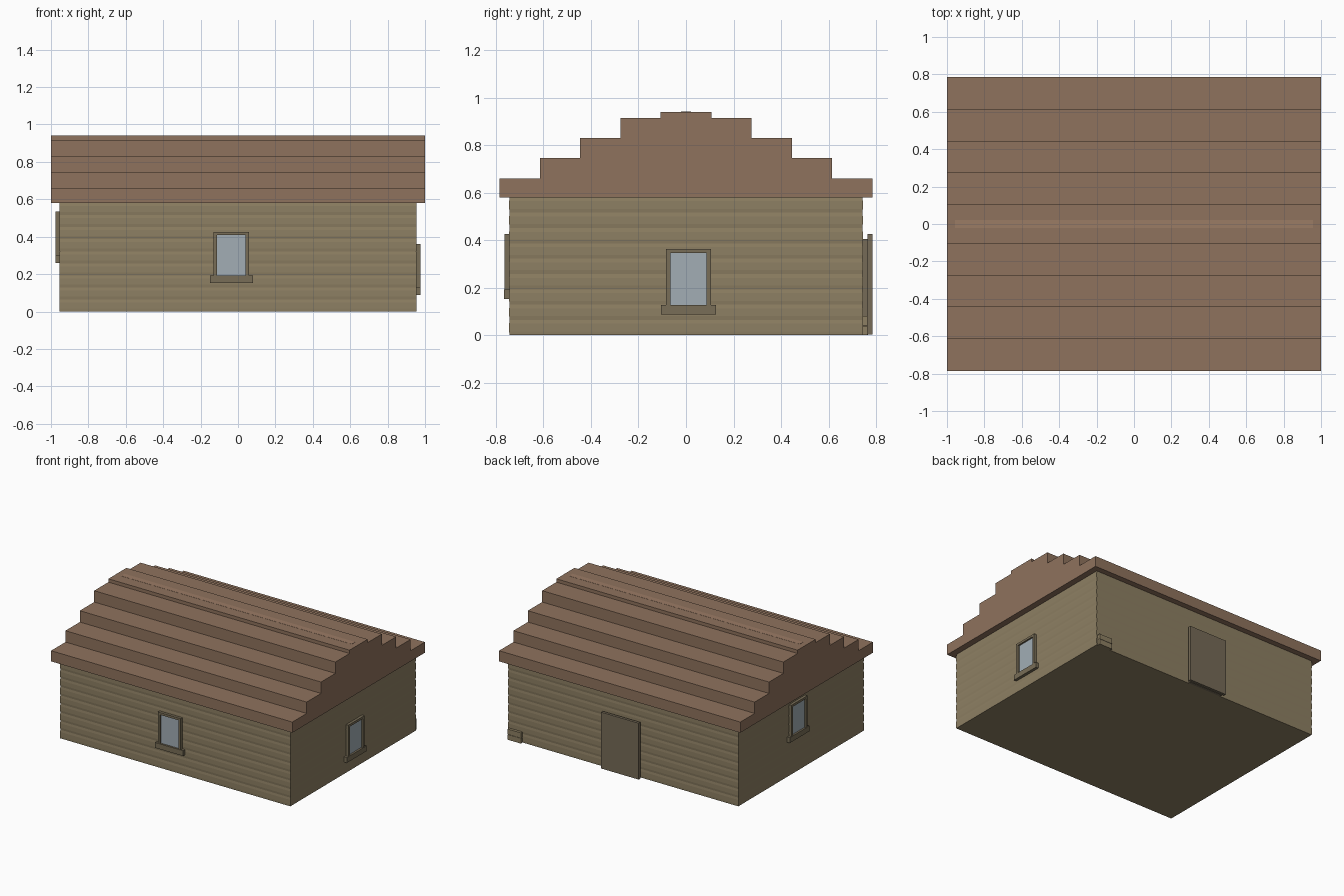
import bpy, bmesh
from mathutils import Matrix, Vector
from math import radians

if "Cube" in bpy.data.objects:
    bpy.data.objects.remove(bpy.data.objects["Cube"])


def material(name, rgb):
    m = bpy.data.materials.new(name)
    m.diffuse_color = (*rgb, 1)
    m.use_nodes = True
    m.node_tree.nodes["Principled BSDF"].inputs["Base Color"].default_value = m.diffuse_color
    return m


WALL = material("wall_boards", (0.27, 0.215, 0.125))
ROOF = material("roof_tiles", (0.275, 0.17, 0.11))
RIDGE = material("ridge_tiles", (0.33, 0.20, 0.13))
TRIM = material("trim_wood", (0.19, 0.155, 0.095))
DOOR = material("door_wood", (0.18, 0.145, 0.095))
GLASS = material("window_glass", (0.36, 0.42, 0.46))


def finish(name, bm, mat):
    bmesh.ops.recalc_face_normals(bm, faces=bm.faces)
    me = bpy.data.meshes.new(name)
    bm.to_mesh(me)
    bm.free()
    me.materials.append(mat)
    ob = bpy.data.objects.new(name, me)
    bpy.context.collection.objects.link(ob)
    return ob


def box(name, x, y, z, mat, place=Matrix()):
    bm = bmesh.new()
    size = Matrix.Diagonal((x[1] - x[0], y[1] - y[0], z[1] - z[0], 1))
    mid = Matrix.Translation((sum(x) / 2, sum(y) / 2, sum(z) / 2))
    bmesh.ops.create_cube(bm, size=1, matrix=place @ mid @ size)
    return finish(name, bm, mat)


def extrude_x(name, profile, half, mat):
    bm = bmesh.new()
    face = bm.faces.new([bm.verts.new((-half, y, z)) for y, z in profile])
    new = bmesh.ops.extrude_face_region(bm, geom=[face])["geom"]
    verts = [g for g in new if isinstance(g, bmesh.types.BMVert)]
    bmesh.ops.translate(bm, verts=verts, vec=(2 * half, 0, 0))
    bm.faces.new([v for v in face.verts]) if not face.is_valid else None
    return finish(name, bm, mat)


# Walls: stacked rectangular rings giving shallow boards
bm = bmesh.new()
courses, top = 9, 0.58
levels = [(0, 0.001)]
for i in range(courses):
    for t, inset in ((0.25, 0.0), (0.75, 0.0), (1.0, 0.002)):
        levels.append(((i + t) * top / courses, inset))
rings = []
for z, d in levels:
    rings.append([bm.verts.new((sx * (0.955 - d), sy * (0.744 - d), z))
                  for sx, sy in ((-1, -1), (1, -1), (1, 1), (-1, 1))])
for a, b in zip(rings, rings[1:]):
    for k in range(4):
        bm.faces.new((a[k], a[(k + 1) % 4], b[(k + 1) % 4], b[k]))
bm.faces.new(rings[0][::-1])
bm.faces.new(rings[-1])
finish("walls", bm, WALL)

# Stepped roof
steps = [(0.785, 0.58, 0.66), (0.615, 0.66, 0.745), (0.445, 0.745, 0.83),
         (0.275, 0.83, 0.915), (0.107, 0.915, 0.94)]
right = [p for y, lo, hi in steps for p in ((y, lo), (y, hi))]
extrude_x("stepped_roof", right + [(-y, z) for y, z in reversed(right)], 1.0, ROOF)
box("ridge_strip", (-0.957, 0.957), (-0.021, 0.021), (0.92, 0.941), RIDGE)


# Windows: built facing -y, then turned onto their wall
def window(name, origin, angle):
    m = Matrix.Translation(Vector(origin)) @ Matrix.Rotation(radians(angle), 4, 'Z')
    box(name + "_glass", (-0.078, 0.078), (-0.008, 0.01), (0.03, 0.262), GLASS, m)
    for side, s in (("left", -1), ("right", 1)):
        xs = sorted((s * 0.076, s * 0.095))
        box(f"{name}_{side}_jamb", xs, (-0.02, 0.01), (0.04, 0.257), TRIM, m)
    box(name + "_head", (-0.095, 0.095), (-0.02, 0.01), (0.257, 0.274), TRIM, m)
    box(name + "_sill", (-0.116, 0.116), (-0.022, 0.01), (0, 0.04), TRIM, m)


window("front_window", (-0.035, -0.744, 0.152), 0)
window("right_window", (0.955, 0.01, 0.088), 90)
window("left_window", (-0.955, 0.05, 0.26), -90)

# Back door: frame with a leaf in front
box("door_frame", (-0.14, 0.14), (0.73, 0.765), (0, 0.405), DOOR)
box("door_leaf", (-0.157, 0.157), (0.764, 0.784), (0.003, 0.425), DOOR)

# Small stack of boards at the back corner
for i in range(2):
    box(f"corner_board_{i + 1}", (0.835, 0.945), (0.73, 0.764),
        (i * 0.041, i * 0.041 + 0.039), WALL)
